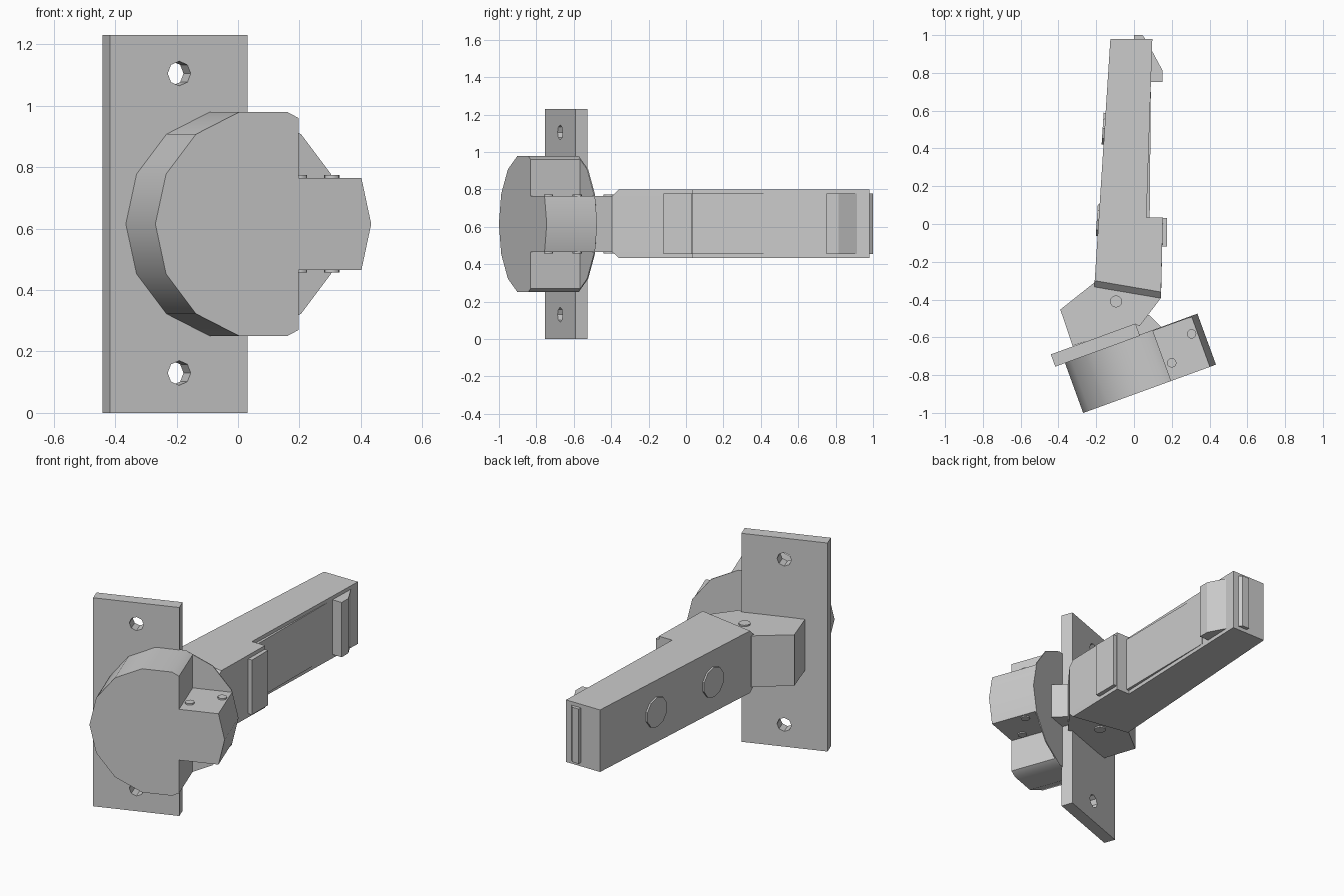
import bpy, bmesh
from math import sin, cos, pi, radians
from mathutils import Matrix, Vector

if "Cube" in bpy.data.objects:
    bpy.data.objects.remove(bpy.data.objects["Cube"])

ZC = 0.615  # mid height
c, s = cos(radians(20)), sin(radians(20))
# cup frame: local x along the door, local y up, local z towards the front
CUP = Matrix(((c, 0, s, 0), (s, 0, -c, 0), (0, 1, 0, ZC), (0, 0, 0, 1)))


def loft(name, layers, mat=Matrix(), smooth=False):
    """Solid through a stack of equal-length outlines: [(height, points), ...]"""
    bm = bmesh.new()
    rings = [[bm.verts.new(mat @ Vector((x, y, z))) for x, y in pts] for z, pts in layers]
    n = len(rings[0])
    for a, b in zip(rings, rings[1:]):
        for i in range(n):
            j = (i + 1) % n
            bm.faces.new((a[i], a[j], b[j], b[i]))
    bm.faces.new(rings[0][::-1])
    bm.faces.new(rings[-1])
    bmesh.ops.recalc_face_normals(bm, faces=bm.faces)
    me = bpy.data.meshes.new(name)
    bm.to_mesh(me)
    bm.free()
    ob = bpy.data.objects.new(name, me)
    bpy.context.collection.objects.link(ob)
    if smooth:
        bpy.ops.object.select_all(action='DESELECT')
        ob.select_set(True)
        bpy.context.view_layer.objects.active = ob
        bpy.ops.object.shade_smooth_by_angle(angle=radians(30))
    return ob


def prism(name, pts, z0, z1, mat=Matrix(), smooth=False):
    return loft(name, [(z0, pts), (z1, pts)], mat, smooth)


def ngon(x, y, r, n):
    return [(x + r * cos(2 * pi * k / n), y + r * sin(2 * pi * k / n)) for k in range(n)]


def rect(x0, x1, y0, y1):
    return [(x0, y0), (x1, y0), (x1, y1), (x0, y1)]


# hinge cup: 14-sided drum with its inner side cut back around the hinge box
U, R = -0.221, 0.374
FRONT, BACK = 0.848, 0.567
ring = ngon(U, 0, R, 14)
box = [(0.122, -0.345), (0.122, -0.15), (0.34, -0.15), (R, 0),
       (0.34, 0.15), (0.122, 0.15), (0.122, 0.345)]
prism("hinge_cup", ring[3:12] + [(U + x, y) for x, y in box], BACK - 0.004, FRONT, CUP, True)
# thin full disc closing the cup at the back
prism("cup_back_disc", ring, BACK - 0.006, BACK, CUP)

# mounting plate with two screw holes
plate = prism("mounting_plate", rect(-0.65, -0.173, -ZC, ZC), 0.498, 0.567, CUP)
for i, z in enumerate((-0.485, 0.49)):
    cutter = prism(f"hole_cutter_{i}", ngon(-0.41, z, 0.04, 8), 0.4, 0.7, CUP)
    cutter.hide_render = True
    cutter.hide_set(True)
    mod = plate.modifiers.new("hole", 'BOOLEAN')
    mod.operation, mod.object, mod.solver = 'DIFFERENCE', cutter, 'EXACT'

# pins through the hinge box and the knuckle
for i, (x, y, r) in enumerate(((0.2, -0.735, 0.025), (0.305, -0.582, 0.025), (-0.095, -0.41, 0.032))):
    prism(f"pin_{i}", ngon(x, y, r, 12), 0.457, 0.774, smooth=True)

# knuckle block between plate and arm
prism("knuckle", [(-0.21, -0.31), (-0.39, -0.453), (-0.325, -0.645), (0.015, -0.535),
                  (0.03, -0.54), (0.14, -0.395), (0.14, -0.36)], 0.465, 0.766)
# link from knuckle to cup
prism("link", [(0.0, -0.52), (0.08, -0.48), (0.145, -0.545), (0.11, -0.58), (0.02, -0.6)], 0.51, 0.72)


# arm: stepped outline with a bevelled front end
def arm_outline(d):
    return [(-0.125, 0.98), (-0.208 - d * 0.06, -0.30 - d), (0.143, -0.36 - d),
            (0.153, 0.035), (0.066, 0.035), (0.097, 0.98)]


loft("arm", [(0.433, arm_outline(0)), (0.465, arm_outline(0.033)),
             (0.766, arm_outline(0.033)), (0.799, arm_outline(0))])

# raised details on the arm's inner side and tail
for name, pts in {
    "arm_rib": [(0.12, -0.12), (0.175, -0.12), (0.175, 0.032), (0.12, 0.032)],
    "arm_panel": [(0.04, 0.03), (0.083, 0.03), (0.089, 0.70), (0.05, 0.70)],
    "catch": [(0.07, 0.752), (0.15, 0.752), (0.15, 0.815), (0.096, 0.915), (0.07, 0.915)],
    "tail_tab": [(0.0, 0.97), (0.06, 0.97), (0.06, 0.98), (0.045, 1.0), (0.0, 1.0)],
}.items():
    prism(name, pts, 0.455, 0.778)

# two flat screw heads on the arm's outer side
for i, (x, y) in enumerate(((-0.156, 0.505), (-0.187, 0.02))):
    mat = Matrix.Translation((x, y, ZC)) @ Matrix.Rotation(radians(-3.7), 4, 'Z') @ Matrix.Rotation(radians(-90), 4, 'Y')
    prism(f"screw_head_{i}", ngon(0, 0, 0.088, 10), -0.02, 0.01, mat)
